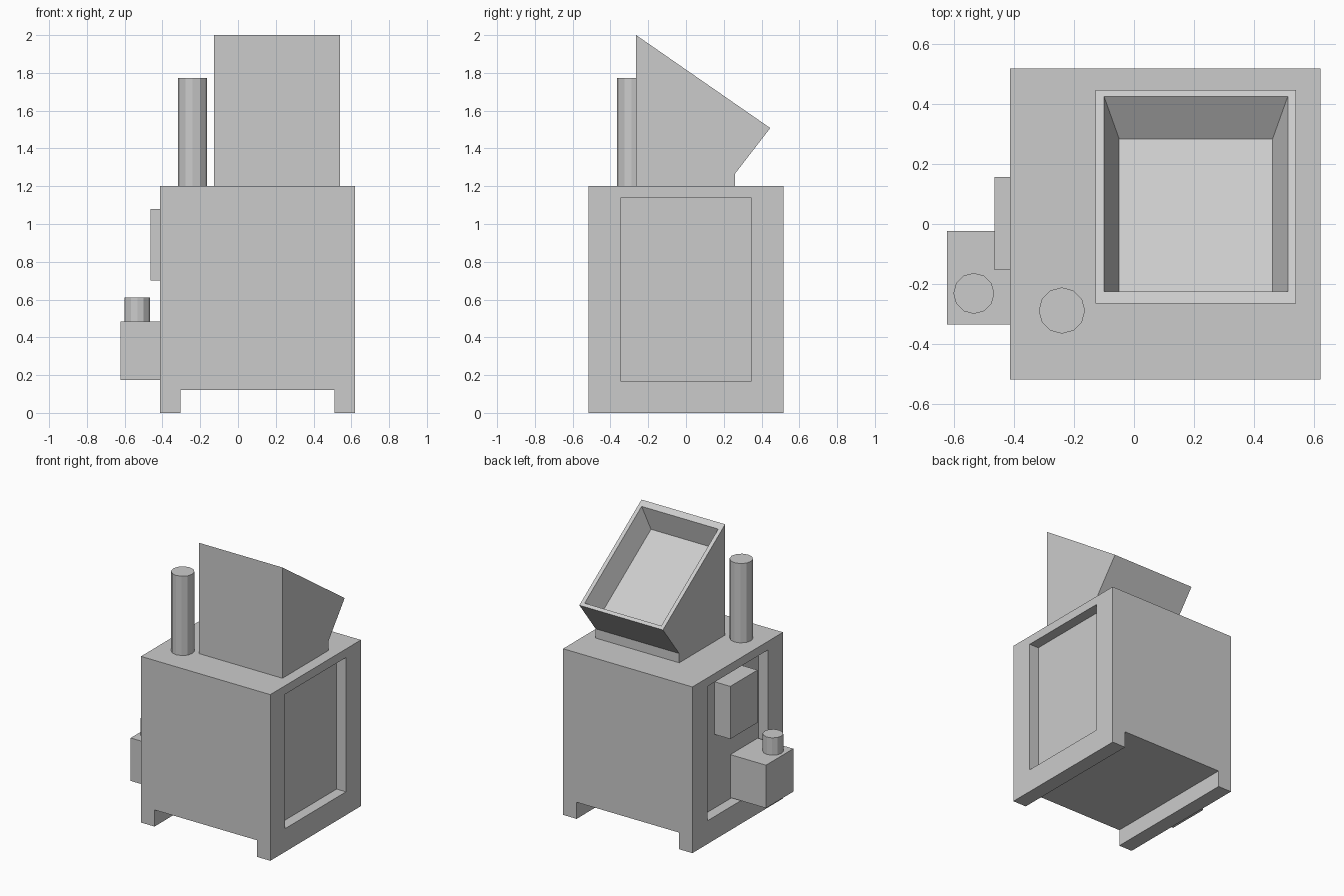
import bpy, bmesh
from mathutils import Vector
from math import pi

if "Cube" in bpy.data.objects:
    bpy.data.objects.remove(bpy.data.objects["Cube"])


def finish(bm, name):
    bmesh.ops.recalc_face_normals(bm, faces=bm.faces[:])
    me = bpy.data.meshes.new(name)
    bm.to_mesh(me)
    bm.free()
    ob = bpy.data.objects.new(name, me)
    bpy.context.collection.objects.link(ob)
    return ob


def prism(points, offset):
    # closed profile swept along offset
    bm = bmesh.new()
    f = bm.faces.new([bm.verts.new(p) for p in points])
    r = bmesh.ops.extrude_face_region(bm, geom=[f], use_keep_orig=True)
    vs = [g for g in r["geom"] if isinstance(g, bmesh.types.BMVert)]
    bmesh.ops.translate(bm, vec=offset, verts=vs)
    bmesh.ops.recalc_face_normals(bm, faces=bm.faces[:])
    return bm


def pocket(bm, direction, place, depth, taper=1.0):
    # sink a recess into the face that looks along direction
    d = Vector(direction).normalized()
    face = max(bm.faces, key=lambda f: f.normal.dot(d))
    c = face.calc_center_median()
    bmesh.ops.inset_individual(bm, faces=[face], thickness=0.01)
    for v in face.verts:
        v.co = place(v.co - c, c)
    inner = bmesh.ops.extrude_discrete_faces(bm, faces=[face])["faces"][0]
    m = inner.calc_center_median()
    for v in inner.verts:
        v.co = m + (v.co - m) * taper - d * depth


def box(name, x, y, z):
    return finish(prism([(x[0], y[0], z[0]), (x[1], y[0], z[0]),
                         (x[1], y[1], z[0]), (x[0], y[1], z[0])],
                        (0, 0, z[1] - z[0])), name)


def pipe(name, x, y, r, z0, z1, sides=12):
    bpy.ops.mesh.primitive_cylinder_add(vertices=sides, radius=r, depth=z1 - z0,
                                        location=(x, y, (z0 + z1) / 2))
    bpy.context.object.name = name


# Cabinet with runner feet and a recessed panel on each side
L, R = -0.413, 0.62
bm = prism([(x, -0.517, z) for x, z in
            [(L, 0), (-0.305, 0), (-0.305, 0.12), (0.512, 0.12),
             (0.512, 0), (R, 0), (R, 1.2), (L, 1.2)]], (0, 1.034, 0))
for side, sx in ((1, R), (-1, L)):
    # the widest face on that side is the outer wall
    outer = [f for f in bm.faces if f.normal.x * side > 0.9]
    d = Vector((side, 0, 0))
    face = max(outer, key=lambda f: f.calc_area())
    c = face.calc_center_median()
    bmesh.ops.inset_individual(bm, faces=[face], thickness=0.01)
    for v in face.verts:
        v.co = (sx, 0.347 if v.co.y > c.y else -0.347, 1.138 if v.co.z > c.z else 0.168)
    inner = bmesh.ops.extrude_discrete_faces(bm, faces=[face])["faces"][0]
    bmesh.ops.translate(bm, vec=d * -0.075, verts=inner.verts[:])
finish(bm, "cabinet")

# Hopper with a tapered basin in the sloping top
slope = 0.492 / 0.71
bm = prism([(-0.128, y, z) for y, z in
            [(-0.264, 1.2), (0.26, 1.2), (0.26, 1.267), (0.446, 1.508), (-0.264, 2.0)]],
           (0.668, 0, 0))


def rim(rel, c):
    y = 0.425 if rel.y > 0 else -0.225
    return Vector((0.512 if rel.x > 0 else -0.1, y, 2.0 - slope * (y + 0.264)))


pocket(bm, (0, slope, 1), rim, 0.155, 0.834)
finish(bm, "hopper")

# Chimney
pipe("chimney", -0.24, -0.288, 0.077, 1.2, 1.773)

# Side fittings, seated on the recessed panel
box("control_box", (-0.464, -0.338), (-0.153, 0.157), (0.7, 1.08))
box("motor_box", (-0.623, -0.338), (-0.335, -0.023), (0.175, 0.485))
pipe("motor_cap", -0.533, -0.231, 0.068, 0.485, 0.61)
